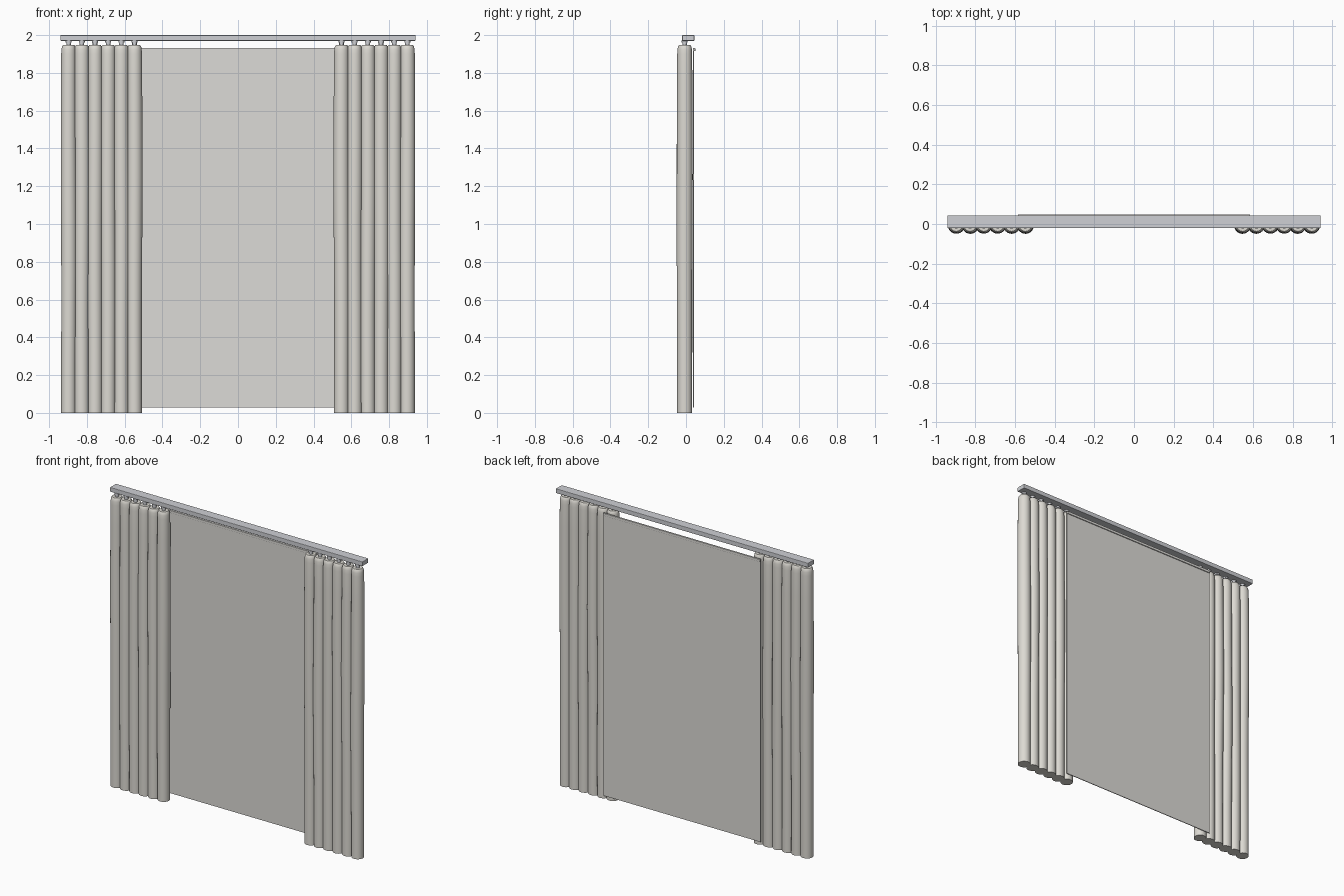
import bpy, bmesh, math

if "Cube" in bpy.data.objects:
    bpy.data.objects.remove(bpy.data.objects["Cube"])


def material(name, rgb):
    m = bpy.data.materials.new(name)
    m.diffuse_color = (*rgb, 1)
    m.use_nodes = True
    m.node_tree.nodes["Principled BSDF"].inputs["Base Color"].default_value = m.diffuse_color
    return m


CLOTH = material("cloth", (0.72, 0.70, 0.65))
SHEER = material("sheer_cloth", (0.72, 0.71, 0.68))
METAL = material("metal", (0.62, 0.63, 0.66))


def finish(name, bm, mat, smooth=False):
    bmesh.ops.recalc_face_normals(bm, faces=bm.faces[:])
    me = bpy.data.meshes.new(name)
    bm.to_mesh(me)
    bm.free()
    ob = bpy.data.objects.new(name, me)
    bpy.context.collection.objects.link(ob)
    me.materials.append(mat)
    if smooth:
        bpy.ops.object.select_all(action='DESELECT')
        ob.select_set(True)
        bpy.context.view_layer.objects.active = ob
        bpy.ops.object.shade_smooth_by_angle(angle=math.radians(40))
    return ob


def box(name, lo, hi, mat, bevel=0):
    bm = bmesh.new()
    bmesh.ops.create_cube(bm, size=1)
    for v in bm.verts:
        v.co = [(a + b) / 2 + c * (b - a) for a, b, c in zip(lo, hi, v.co)]
    ob = finish(name, bm, mat)
    if bevel:
        mod = ob.modifiers.new("bevel", 'BEVEL')
        mod.width = bevel
        mod.segments = 2
    return ob


def fold(name, cx, phase, side):
    # One hanging pleat: a tube swelling gently and swaying down its length
    levels = [(0, .0395), (.25, .0395), (.5, .04), (.75, .041), (1.0, .0415),
              (1.25, .042), (1.5, .041), (1.75, .0402), (1.9, .0395),
              (1.925, .038), (1.94, .035), (1.947, .030)]
    n = 24
    bm = bmesh.new()
    rings = []
    for z, r in levels:
        sway = 0.002 * math.sin(z * 3.2 + phase) * math.sin(math.pi * min(z / 1.94, 1))
        rings.append([bm.verts.new((side * (cx + sway + r * math.cos(2 * math.pi * i / n)),
                                    -0.007 + sway * 0.5 + r * math.sin(2 * math.pi * i / n), z))
                      for i in range(n)])
    for a, b in zip(rings, rings[1:]):
        for i in range(n):
            j = (i + 1) % n
            bm.faces.new((a[i], a[j], b[j], b[i]))
    bm.faces.new(rings[0])
    bm.faces.new(rings[-1])
    finish(name, bm, CLOTH, True)


def hanger(name, x):
    # Short glider pin with a wider collar under the rail
    bm = bmesh.new()
    for r, z0, z1 in ((0.012, 1.94, 1.972), (0.016, 1.96, 1.972)):
        new = bmesh.ops.create_cone(bm, cap_ends=True, segments=16, radius1=r, radius2=r, depth=z1 - z0)
        bmesh.ops.translate(bm, verts=new["verts"], vec=(x, -0.007, (z0 + z1) / 2))
    finish(name, bm, METAL, True)


# Rail
box("curtain_rail", (-0.94, -0.02, 1.97), (0.94, 0.044, 2.0), METAL, 0.003)

# Gathered curtains and their hangers on both sides
for side, label in ((-1, "left"), (1, "right")):
    for i in range(6):
        x = 0.548 + i * 0.0697
        fold(f"{label}_curtain_fold_{i + 1}", x, i * 1.7, side)
        hanger(f"{label}_hanger_{i + 1}", side * x)

# Sheer panel behind, with its top hem
box("sheer_panel", (-0.585, 0.038, 0.028), (0.585, 0.043, 1.92), SHEER)
box("sheer_top_hem", (-0.585, 0.036, 1.915), (0.585, 0.049, 1.932), SHEER, 0.002)
